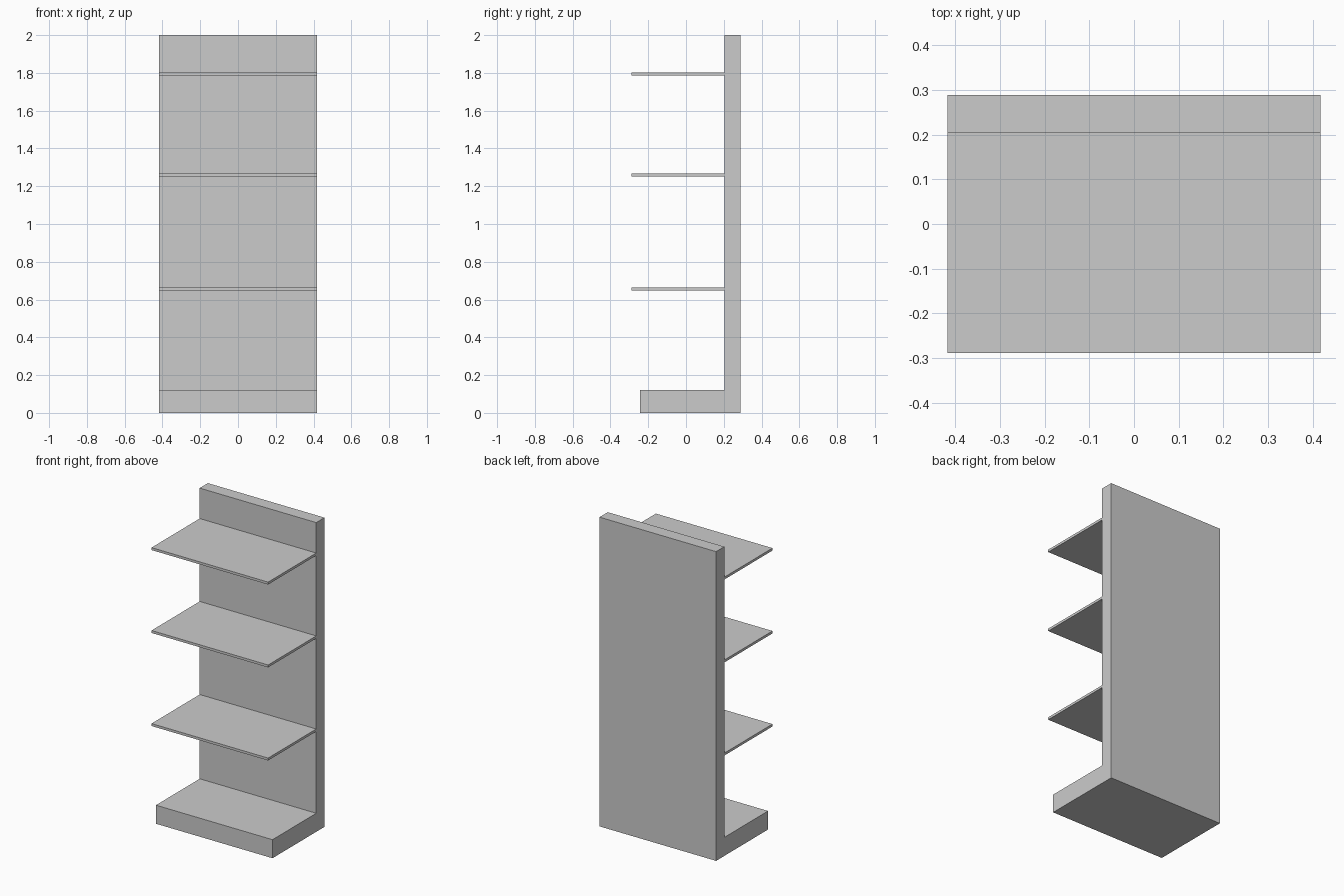
import bpy

if "Cube" in bpy.data.objects:
    bpy.data.objects.remove(bpy.data.objects["Cube"])

HALF_W = 0.417
BACK_Y, PANEL_Y = 0.288, 0.204


def extrude_profile(name, profile):
    """Extrude a (y, z) outline across the full width."""
    n = len(profile)
    verts = [(x, y, z) for x in (-HALF_W, HALF_W) for y, z in profile]
    faces = [tuple(reversed(range(n))), tuple(range(n, 2 * n))]
    faces += [(i, (i + 1) % n, n + (i + 1) % n, n + i) for i in range(n)]
    mesh = bpy.data.meshes.new(name)
    mesh.from_pydata(verts, [], faces)
    obj = bpy.data.objects.new(name, mesh)
    bpy.context.collection.objects.link(obj)
    return obj


# L-shaped body: plinth and back panel in one piece
extrude_profile("back_panel_and_base", [
    (-0.243, 0), (BACK_Y, 0), (BACK_Y, 2), (PANEL_Y, 2),
    (PANEL_Y, 0.12), (-0.243, 0.12)])

# Three thin shelves
for i, top in enumerate((0.665, 1.267, 1.803), 1):
    bottom = top - 0.016
    extrude_profile(f"shelf_{i}", [
        (-BACK_Y, bottom), (PANEL_Y, bottom), (PANEL_Y, top), (-BACK_Y, top)])
